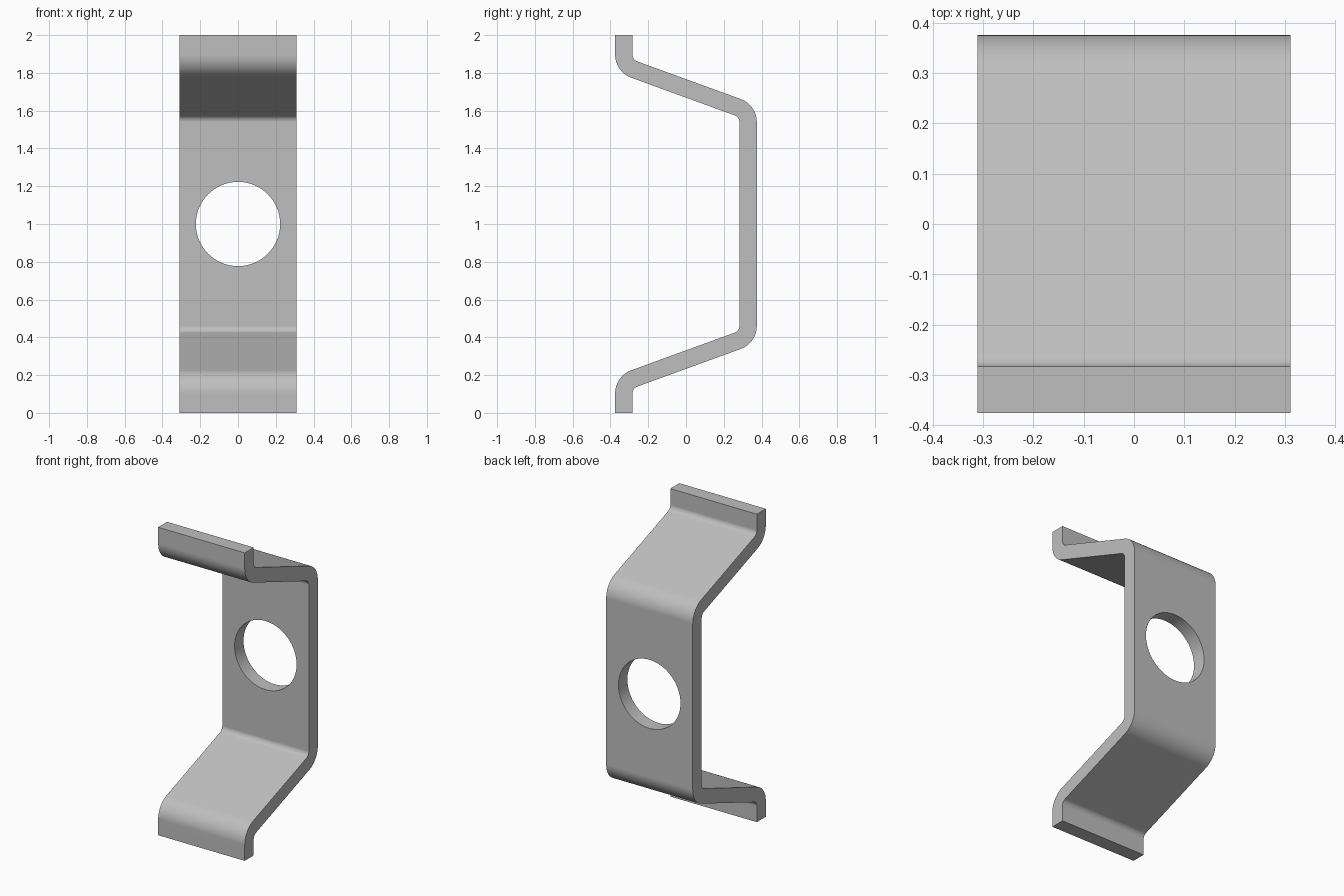
import bpy, bmesh, math
from mathutils import Vector

cube = bpy.data.objects.get("Cube")
if cube:
    bpy.data.objects.remove(cube, do_unlink=True)

HALF_W, THICK, BEND_R, SEGS = 0.311, 0.092, 0.084, 12
Y_MID = 0.375 - THICK / 2
RISE = Y_MID * math.tan(math.radians(20))
SLOPE_Z = 0.282

steel = bpy.data.materials.new("grey steel")
steel.use_nodes = True
colour = (0.52, 0.52, 0.52, 1)
steel.diffuse_color = colour
steel.node_tree.nodes["Principled BSDF"].inputs["Base Color"].default_value = colour

# Centreline of the bent strip, as (y, z), lower half then mirrored
lower = [Vector((-Y_MID, 0)), Vector((-Y_MID, SLOPE_Z - RISE)), Vector((Y_MID, SLOPE_Z + RISE))]
path = lower + [Vector((p.x, 2 - p.y)) for p in reversed(lower)]


def strip_sides(points):
    """Two outlines either side of the path, with concentric bends."""
    def perp(v):
        return Vector((-v.y, v.x))
    samples = [(points[0], perp((points[1] - points[0]).normalized()))]
    for a, b, c in zip(points, points[1:], points[2:]):
        d0, d1 = (b - a).normalized(), (c - b).normalized()
        turn = math.atan2(d0.x * d1.y - d0.y * d1.x, d0.dot(d1))
        side = math.copysign(1, turn)
        start = b - d0 * BEND_R * math.tan(abs(turn) / 2)
        centre = start + perp(d0) * BEND_R * side
        for i in range(SEGS + 1):
            ang = turn * i / SEGS
            n0 = perp(d0)
            n = Vector((n0.x * math.cos(ang) - n0.y * math.sin(ang),
                        n0.x * math.sin(ang) + n0.y * math.cos(ang)))
            samples.append((centre - n * BEND_R * side, n))
    samples.append((points[-1], perp((points[-1] - points[-2]).normalized())))
    return [[p + n * s * THICK / 2 for p, n in samples] for s in (1, -1)]


# Bent strip: extrude the profile across the width
one, two = strip_sides(path)
bm = bmesh.new()
profile = bm.faces.new([bm.verts.new((-HALF_W, p.x, p.y)) for p in one + two[::-1]])
ext = bmesh.ops.extrude_face_region(bm, geom=[profile])
moved = [v for v in ext["geom"] if isinstance(v, bmesh.types.BMVert)]
bmesh.ops.translate(bm, verts=moved, vec=(2 * HALF_W, 0, 0))
bmesh.ops.recalc_face_normals(bm, faces=bm.faces)
mesh = bpy.data.meshes.new("bent_bracket")
bm.to_mesh(mesh)
bm.free()
mesh.materials.append(steel)
bracket = bpy.data.objects.new("bent_bracket", mesh)
bpy.context.collection.objects.link(bracket)

# Round hole through the upright plate
bpy.ops.mesh.primitive_cylinder_add(vertices=64, radius=0.223, depth=0.4,
                                    location=(0, Y_MID, 1), rotation=(math.pi / 2, 0, 0))
cutter = bpy.context.object
cutter.name = "hole_cutter"
cutter.hide_render = True
cutter.data.materials.append(steel)
cut = bracket.modifiers.new("hole", 'BOOLEAN')
cut.operation, cut.solver, cut.object = 'DIFFERENCE', 'EXACT', cutter

bpy.ops.object.select_all(action='DESELECT')
bracket.select_set(True)
bpy.context.view_layer.objects.active = bracket
bpy.ops.object.modifier_apply(modifier=cut.name)
bpy.data.objects.remove(cutter, do_unlink=True)

# Smooth bends, crisp plate edges
bpy.ops.object.shade_smooth_by_angle(angle=math.radians(30))
weighted = bracket.modifiers.new("flat_faces", 'WEIGHTED_NORMAL')
weighted.keep_sharp = True
